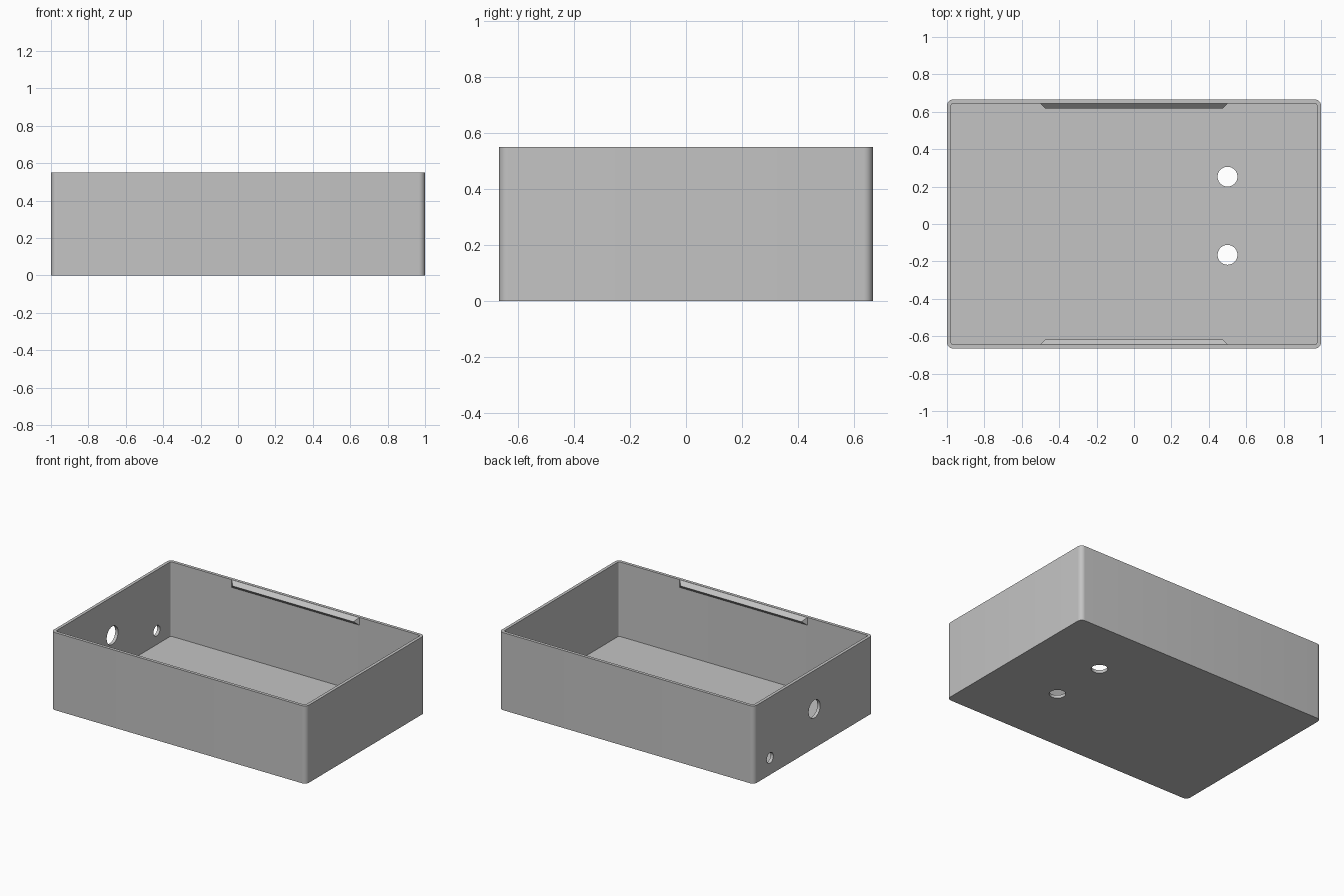
import bpy, bmesh, math
from mathutils import Matrix

cube = bpy.data.objects.get("Cube")
if cube:
    bpy.data.objects.remove(cube, do_unlink=True)

HX, HY, H, WALL = 1.0, 0.666, 0.55, 0.022

grey = bpy.data.materials.new("plain grey")
grey.use_nodes = True
colour = (0.55, 0.55, 0.55, 1)
grey.diffuse_color = colour
grey.node_tree.nodes["Principled BSDF"].inputs["Base Color"].default_value = colour


def add_object(name, bm):
    bmesh.ops.recalc_face_normals(bm, faces=bm.faces)
    mesh = bpy.data.meshes.new(name)
    bm.to_mesh(mesh)
    bm.free()
    mesh.materials.append(grey)
    ob = bpy.data.objects.new(name, mesh)
    bpy.context.collection.objects.link(ob)
    return ob


def rounded_block(name, hx, hy, z0, z1, radius):
    """Box with rounded vertical edges."""
    bm = bmesh.new()
    bmesh.ops.create_cube(bm, size=1)
    bmesh.ops.scale(bm, vec=(2 * hx, 2 * hy, z1 - z0), verts=bm.verts)
    bmesh.ops.translate(bm, vec=(0, 0, (z0 + z1) / 2), verts=bm.verts)
    upright = [e for e in bm.edges
               if abs(e.verts[0].co.z - e.verts[1].co.z) > 0.1]
    bmesh.ops.bevel(bm, geom=upright, offset=radius, segments=8,
                    profile=0.5, affect='EDGES')
    return add_object(name, bm)


def drill(name, centre, radius, along_x=False):
    """Cylinder used to cut a round hole."""
    bm = bmesh.new()
    turn = Matrix.Rotation(math.pi / 2, 4, 'Y') if along_x else Matrix()
    bmesh.ops.create_cone(bm, cap_ends=True, segments=48, radius1=radius,
                          radius2=radius, depth=0.15,
                          matrix=Matrix.Translation(centre) @ turn)
    return add_object(name, bm)


# Open tray: outer block, cavity and holes
tray = rounded_block("tray", HX, HY, 0, H, 0.033)
cutters = [
    rounded_block("cavity_cutter", HX - WALL, HY - WALL, WALL, H + 0.2, 0.011),
    drill("floor_hole_cutter_back", (0.5, 0.253, 0), 0.053),
    drill("floor_hole_cutter_front", (0.5, -0.165, 0), 0.053),
    drill("side_hole_cutter_large", (-HX, -0.01, 0.277), 0.064, True),
    drill("side_hole_cutter_small", (-HX, 0.487, 0.12), 0.037, True),
]
for c in cutters:
    c.hide_render = True
    mod = tray.modifiers.new(c.name, 'BOOLEAN')
    mod.operation = 'DIFFERENCE'
    mod.solver = 'EXACT'
    mod.object = c

# Bake the cuts and remove the cutters
bpy.context.view_layer.update()
result = bpy.data.meshes.new_from_object(
    tray.evaluated_get(bpy.context.evaluated_depsgraph_get()))
tray.modifiers.clear()
tray.data = result
tray.data.materials.clear()
tray.data.materials.append(grey)
for c in cutters:
    bpy.data.objects.remove(c, do_unlink=True)

bpy.ops.object.select_all(action='DESELECT')
tray.select_set(True)
bpy.context.view_layer.objects.active = tray
bpy.ops.object.shade_smooth_by_angle(angle=math.radians(30))

# Snap ridges: wedges with hipped ends on the long inner walls
for name, side in (("back_snap_ridge", 1), ("front_snap_ridge", -1)):
    bm = bmesh.new()
    wall_y, tip_y = side * (HY - WALL), side * 0.617
    ends = []
    for s in (-1, 1):
        ends.append([bm.verts.new((s * 0.5, wall_y, H - 0.001)),
                     bm.verts.new((s * 0.473, tip_y, H - 0.028)),
                     bm.verts.new((s * 0.5, wall_y, H - 0.055))])
        bm.faces.new(ends[-1])
    for i in range(3):
        j = (i + 1) % 3
        bm.faces.new((ends[0][i], ends[0][j], ends[1][j], ends[1][i]))
    add_object(name, bm)
